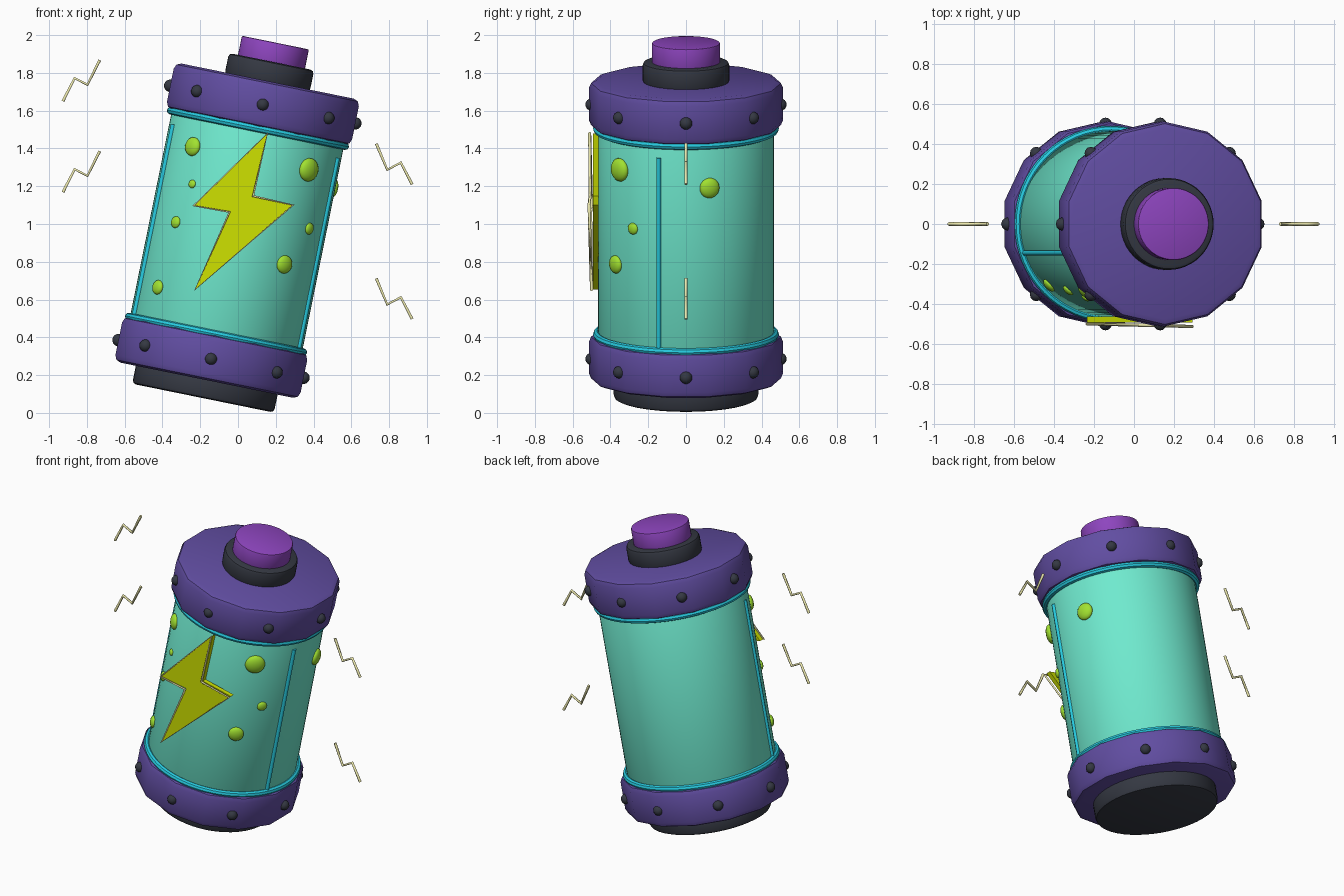
import bpy, bmesh, math
from mathutils import Matrix, Vector

if "Cube" in bpy.data.objects:
    bpy.data.objects.remove(bpy.data.objects["Cube"])

TILT = math.radians(11.5)
BASE = Vector((-0.185, 0, 0.078))
LEAN = Matrix.Translation(BASE) @ Matrix.Rotation(TILT, 4, 'Y')
UNLEAN = LEAN.inverted()


def mat(name, rgb):
    m = bpy.data.materials.new(name)
    m.diffuse_color = (*rgb, 1)
    m.use_nodes = True
    m.node_tree.nodes["Principled BSDF"].inputs["Base Color"].default_value = m.diffuse_color
    return m


TEAL = mat("teal", (0.16, 0.82, 0.62))
PURPLE = mat("purple", (0.12, 0.075, 0.36))
VIOLET = mat("violet", (0.27, 0.06, 0.52))
DARK = mat("dark", (0.035, 0.04, 0.055))
CYAN = mat("cyan", (0.02, 0.6, 0.75))
LIME = mat("lime", (0.36, 0.76, 0.03))
YELLOW = mat("yellow", (0.62, 0.76, 0.0))
CREAM = mat("cream", (0.85, 0.82, 0.42))


def finish(name, bm, material, matrix=Matrix(), angle=35):
    bmesh.ops.recalc_face_normals(bm, faces=bm.faces)
    me = bpy.data.meshes.new(name)
    bm.to_mesh(me)
    bm.free()
    ob = bpy.data.objects.new(name, me)
    bpy.context.collection.objects.link(ob)
    me.materials.append(material)
    ob.matrix_world = matrix
    bpy.ops.object.select_all(action='DESELECT')
    ob.select_set(True)
    bpy.context.view_layer.objects.active = ob
    bpy.ops.object.shade_smooth_by_angle(angle=math.radians(angle))
    return ob


def lathe(name, profile, material, seg=48, closed=False):
    # revolve (radius, height) points about the leaning axis
    bm = bmesh.new()
    rings = []
    for r, z in profile:
        rings.append([bm.verts.new((r * math.sin(2 * math.pi * i / seg),
                                    r * math.cos(2 * math.pi * i / seg), z)) for i in range(seg)])
    pairs = list(zip(rings, rings[1:]))
    if closed:
        pairs.append((rings[-1], rings[0]))
    for a, b in pairs:
        for i in range(seg):
            j = (i + 1) % seg
            bm.faces.new((a[i], a[j], b[j], b[i]))
    if not closed:
        bm.faces.new(rings[0])
        bm.faces.new(rings[-1])
    return finish(name, bm, material, LEAN)


def drum(name, r, z0, z1, b, material, seg=48):
    # solid disc with rounded rims
    k = b * 0.3
    return lathe(name, [(r - b, z0), (r - k, z0 + k), (r, z0 + b),
                        (r, z1 - b), (r - k, z1 - k), (r - b, z1)], material, seg)


def tube(name, pts, radius, material, closed=False):
    cu = bpy.data.curves.new(name, 'CURVE')
    cu.dimensions = '3D'
    cu.bevel_depth = radius
    cu.bevel_resolution = 1
    cu.use_fill_caps = True
    sp = cu.splines.new('POLY')
    sp.points.add(len(pts) - 1)
    for p, co in zip(sp.points, pts):
        p.co = (*co, 1)
    sp.use_cyclic_u = closed
    cu.materials.append(material)
    ob = bpy.data.objects.new(name, cu)
    bpy.context.collection.objects.link(ob)
    return ob


# body, end caps, terminals
drum("glass_body", 0.465, 0.3, 1.5, 0.005, TEAL, 64)
drum("bottom_cap", 0.513, 0.097, 0.342, 0.035, PURPLE, 14)
drum("top_cap", 0.513, 1.465, 1.713, 0.035, PURPLE, 14)
drum("base_foot", 0.383, 0.0, 0.12, 0.02, DARK)
drum("top_collar", 0.23, 1.7, 1.818, 0.02, DARK)
drum("top_button", 0.181, 1.79, 1.921, 0.008, VIOLET)

# glowing rings where glass meets the caps
for name, z in (("lower_ring", 0.345), ("upper_ring", 1.457)):
    prof = [(0.472 + 0.02 * math.cos(a * math.pi / 4), z + 0.02 * math.sin(a * math.pi / 4)) for a in range(8)]
    lathe(name, prof, CYAN, 64, closed=True)

# rivets around both caps
for name, z in (("lower_rivets", 0.212), ("upper_rivets", 1.586)):
    bm = bmesh.new()
    for i in range(8):
        a = i * math.pi / 4
        bmesh.ops.create_uvsphere(bm, u_segments=12, v_segments=8, radius=0.033,
                                  matrix=Matrix.Translation((0.5 * math.cos(a), 0.5 * math.sin(a), z)))
    finish(name, bm, DARK, LEAN)

# vertical light strips on both sides
for name, sx in (("left_strip", -1), ("right_strip", 1)):
    ob = tube(name, [(sx * 0.443, -0.145, 0.35), (sx * 0.443, -0.145, 1.388)], 0.014, CYAN)
    ob.matrix_world = LEAN

# bubbles on the glass: front-view x, z, radius, side of the body
for i, (x, z, r, side) in enumerate([
        (-0.24, 1.41, 0.05, -1), (-0.243, 1.212, 0.022, -1), (-0.33, 1.01, 0.031, -1),
        (-0.425, 0.665, 0.038, -1), (0.375, 1.287, 0.062, -1), (0.378, 0.975, 0.031, -1),
        (0.246, 0.786, 0.048, -1), (0.502, 1.19, 0.054, 1)]):
    p = UNLEAN @ Vector((x, 0, z))
    s = max(-0.45, min(0.45, p.x))
    a = math.atan2(side * math.sqrt(0.467 ** 2 - s * s), s)
    m = (Matrix.Translation((0.467 * math.cos(a), 0.467 * math.sin(a), p.z))
         @ Matrix.Rotation(a, 4, 'Z') @ Matrix.Diagonal((0.5, 1, 1, 1)))
    bm = bmesh.new()
    bmesh.ops.create_uvsphere(bm, u_segments=20, v_segments=12, radius=r, matrix=m)
    finish(f"bubble_{i + 1}", bm, LIME, LEAN)

# lightning bolt plate and its outline
BOLT = [(0.156, 1.48), (0.08, 1.148), (0.292, 1.1), (-0.228, 0.652), (-0.045, 1.063), (-0.235, 1.097)]
bm = bmesh.new()
face = bm.faces.new([bm.verts.new((x, -0.493, z)) for x, z in BOLT])
ext = bmesh.ops.extrude_face_region(bm, geom=[face])
bmesh.ops.translate(bm, vec=(0, 0.03, 0),
                    verts=[v for v in ext["geom"] if isinstance(v, bmesh.types.BMVert)])
finish("bolt_plate", bm, YELLOW)
tube("bolt_outline", [(x, -0.506 - 0.025 * x, z) for x, z in BOLT], 0.008, CREAM, closed=True)

# floating sparks, two on each side
LEFT = [(-0.927, 1.65), (-0.865, 1.772), (-0.797, 1.737), (-0.732, 1.868)]
RIGHT = [(0.732, 1.425), (0.79, 1.287), (0.862, 1.325), (0.922, 1.21)]
for side, path, drop in (("left", LEFT, 0.482), ("right", RIGHT, 0.713)):
    for n in range(2):
        tube(f"{side}_spark_{n + 1}", [(x, 0, z - n * drop) for x, z in path], 0.009, CREAM)
